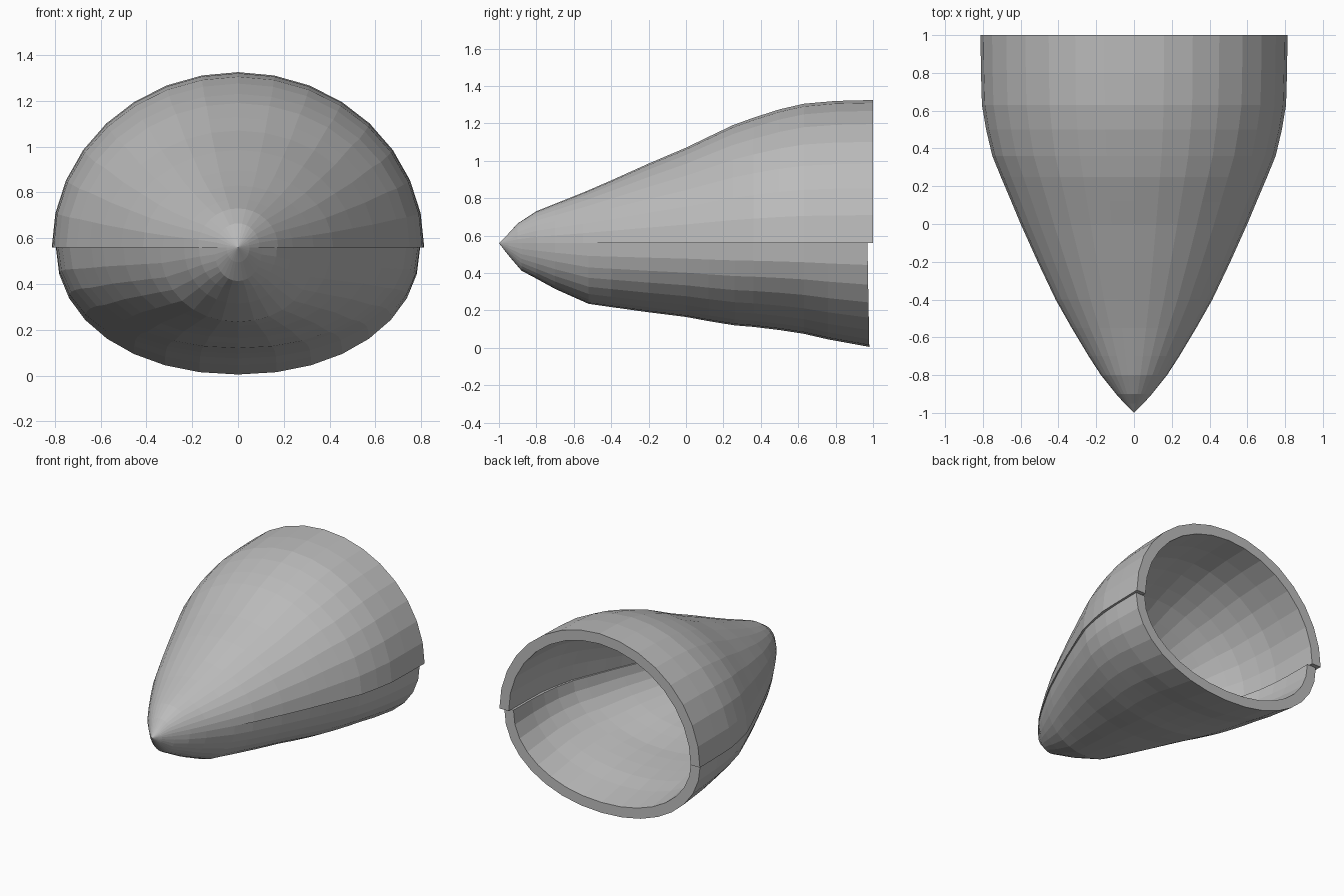
import bpy, bmesh, math

if "Cube" in bpy.data.objects:
    bpy.data.objects.remove(bpy.data.objects["Cube"])

SEAM = 0.56     # height of the split line
WALL = 0.075    # shell thickness
SEGS = 16       # facets across each half

grey = bpy.data.materials.new("plain grey")
grey.diffuse_color = (0.5, 0.5, 0.5, 1)
grey.use_nodes = True
grey.node_tree.nodes["Principled BSDF"].inputs["Base Color"].default_value = grey.diffuse_color

# stations: (y, half width, height above the seam)
UPPER = [(-1, 0, 0), (-0.95, .05, .05), (-0.9, .095, .105), (-0.8, .175, .17),
         (-0.7, .24, .21), (-0.55, .33, .27), (-0.4, .415, .335),
         (-0.2, .51, .425), (0, .60, .51), (0.12, .65, .568), (0.25, .705, .63),
         (0.36, .75, .67), (0.5, .783, .715), (0.63, .805, .745),
         (0.8, .81, .76), (1, .813, .765)]
# stations: (y, half width, depth below the seam)
LOWER = [(-1, 0, 0), (-0.95, .05, .065), (-0.88, .105, .147), (-0.8, .17, .19),
         (-0.7, .235, .245), (-0.52, .34, .325), (-0.4, .405, .342),
         (-0.2, .50, .37), (0, .59, .395), (0.12, .64, .417), (0.26, .695, .44),
         (0.36, .735, .448), (0.5, .768, .465), (0.63, .785, .485),
         (0.76, .793, .515), (0.98, .795, .555)]


def arc(w, h, sign, power):
    """Points of half a superellipse from the right seam to the left seam."""
    pts = []
    for i in range(SEGS + 1):
        a = math.pi * i / SEGS
        c, s = math.cos(a), max(math.sin(a), 0)
        x = math.copysign(abs(c) ** (2 / power), c) * w
        pts.append((x, SEAM + sign * h * s ** (2 / power)))
    return pts


def half_shell(name, stations, sign, power, rim_slant):
    """Loft a thick half shell with an open back."""
    bm = bmesh.new()
    rings = []
    for k, (y, w, h) in enumerate(stations):
        outer = arc(w, h, sign, power)
        inner = arc(max(w - WALL, 0), max(h - WALL, 0), sign, power)
        slant = rim_slant if k == len(stations) - 1 else 0
        rings.append([bm.verts.new((x, y + slant * (abs(z - SEAM) / h - 1) if h else y, z))
                      for x, z in outer + inner[::-1]])
    n = len(rings[0])
    for a, b in zip(rings, rings[1:]):
        for i in range(n):
            j = (i + 1) % n
            bm.faces.new((a[i], a[j], b[j], b[i]))
    back = rings[-1]                       # rim faces at the open back
    for i in range(SEGS):
        bm.faces.new((back[i], back[i + 1], back[n - 2 - i], back[n - 1 - i]))
    bmesh.ops.remove_doubles(bm, verts=bm.verts[:], dist=0.0005)
    bmesh.ops.recalc_face_normals(bm, faces=bm.faces[:])
    mesh = bpy.data.meshes.new(name)
    bm.to_mesh(mesh)
    bm.free()
    mesh.materials.append(grey)
    obj = bpy.data.objects.new(name, mesh)
    bpy.context.collection.objects.link(obj)
    return obj


half_shell("upper_shell", UPPER, 1, 2.0, 0)
half_shell("lower_shell", LOWER, -1, 2.1, 0.01)
